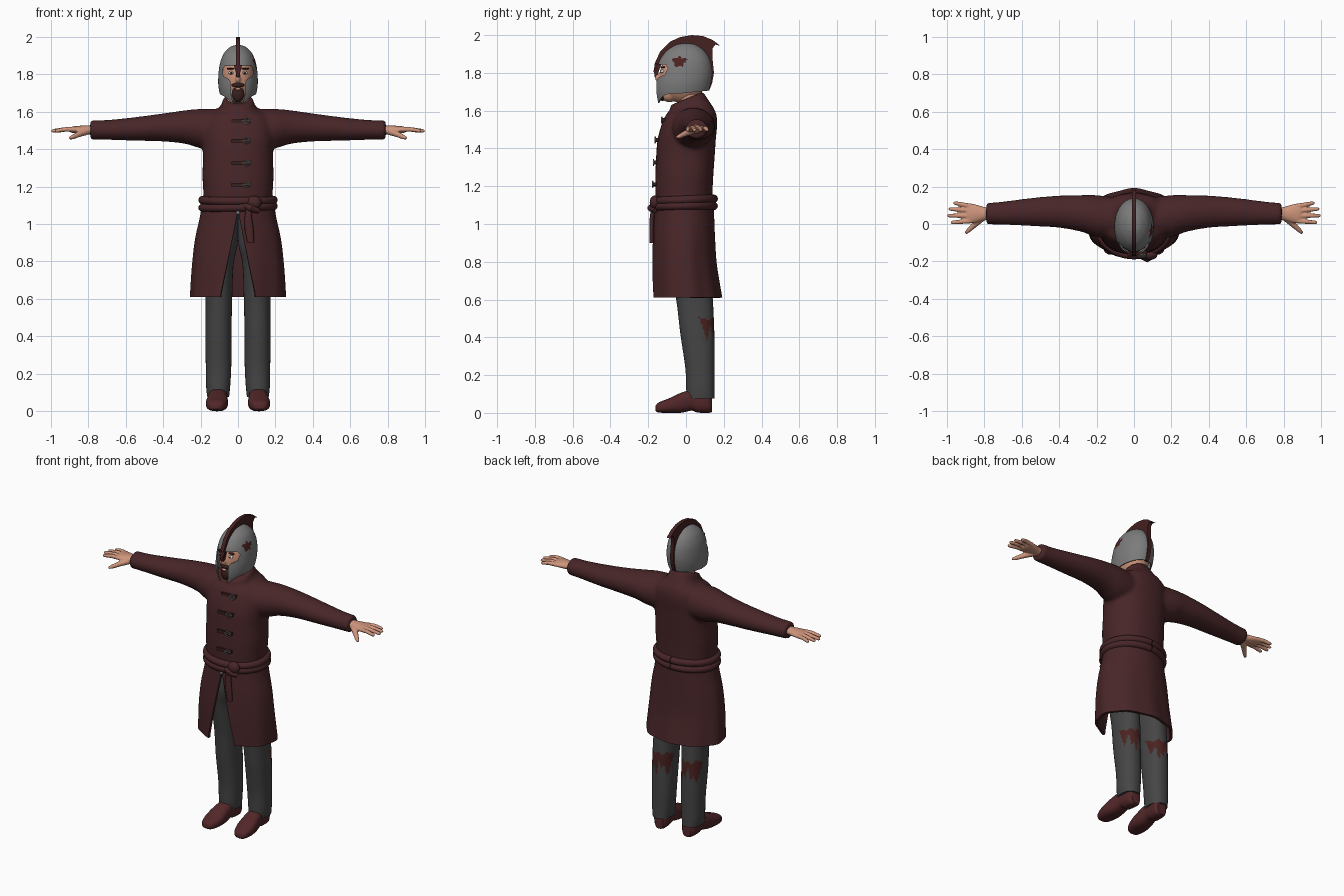
import bpy, bmesh, math
from mathutils import Vector

if "Cube" in bpy.data.objects:
    bpy.data.objects.remove(bpy.data.objects["Cube"])


def material(name, rgb):
    m = bpy.data.materials.new(name)
    m.diffuse_color = (*rgb, 1)
    m.use_nodes = True
    m.node_tree.nodes["Principled BSDF"].inputs["Base Color"].default_value = m.diffuse_color
    return m


COAT = material("coat_maroon", (0.065, 0.019, 0.021))
GREY = material("trouser_grey", (0.06, 0.06, 0.06))
STEEL = material("helmet_steel", (0.2, 0.2, 0.2))
SKIN = material("skin", (0.62, 0.3, 0.2))
CREST = material("crest_red", (0.06, 0.015, 0.015))
LEATHER = material("shoe_leather", (0.085, 0.02, 0.022))
BLOOD = material("stain_red", (0.07, 0.016, 0.014))
WHITE = material("eye_white", (0.7, 0.66, 0.6))
DARK = material("strap_and_beard_brown", (0.04, 0.014, 0.012))


def finish(name, bm, mat):
    bmesh.ops.recalc_face_normals(bm, faces=bm.faces[:])
    me = bpy.data.meshes.new(name)
    bm.to_mesh(me)
    bm.free()
    me.materials.append(mat)
    ob = bpy.data.objects.new(name, me)
    bpy.context.collection.objects.link(ob)
    return ob


def spline(keys, n):
    """Smooth resampling of key rows."""
    out, m = [], len(keys) - 1
    for i in range(n + 1):
        t = i / n * m
        k = min(int(t), m - 1)
        f = t - k
        p = [keys[max(0, min(m, k + j))] for j in (-1, 0, 1, 2)]
        out.append([.5 * (2*b + (c-a)*f + (2*a-5*b+4*c-d)*f*f + (3*b-a-3*c+d)*f**3)
                    for a, b, c, d in zip(*p)])
    return out


def oval(n, p=2.0):
    f = lambda v: math.copysign(abs(v) ** (2 / p), v)
    return [(f(math.cos(2*math.pi*i/n)), f(math.sin(2*math.pi*i/n))) for i in range(n)]


def loft(name, rings, mat, wrap=True, caps=True):
    bm = bmesh.new()
    vs = [[bm.verts.new(p) for p in r] for r in rings]
    n = len(vs[0])
    for a, b in zip(vs, vs[1:]):
        for i in range(n if wrap else n - 1):
            j = (i + 1) % n
            bm.faces.new((a[i], a[j], b[j], b[i]))
    if caps:
        bm.faces.new(vs[0])
        bm.faces.new(vs[-1])
    return finish(name, bm, mat)


def tube(name, pts, radii, mat, n=12, caps=True):
    pts = [Vector(p) for p in pts]
    rings = []
    for i, p in enumerate(pts):
        t = (pts[min(i+1, len(pts)-1)] - pts[max(i-1, 0)]).normalized()
        ref = Vector((0, 0, 1)) if abs(t.z) < 0.8 else Vector((1, 0, 0))
        u = t.cross(ref).normalized()
        v = u.cross(t)
        rings.append([p + radii[i] * (u*c + v*s) for c, s in oval(n)])
    return loft(name, rings, mat, caps=caps)


def prism(name, pts, axis, a, b, mat):
    bm = bmesh.new()
    put = (lambda p, d: (d, p[0], p[1])) if axis == 'X' else (lambda p, d: (p[0], d, p[1]))
    va, vb = ([bm.verts.new(put(p, d)) for p in pts] for d in (a, b))
    bm.faces.new(va)
    bm.faces.new(vb)
    for i in range(len(pts)):
        j = (i + 1) % len(pts)
        bm.faces.new((va[i], va[j], vb[j], vb[i]))
    return finish(name, bm, mat)


def ball(name, loc, size, mat):
    bm = bmesh.new()
    bmesh.ops.create_uvsphere(bm, u_segments=28, v_segments=18, radius=1)
    for v in bm.verts:
        v.co = Vector([c * s + l for c, s, l in zip(v.co, size, loc)])
    return finish(name, bm, mat)


def modify(ob, kind, **settings):
    bpy.context.view_layer.objects.active = ob
    m = ob.modifiers.new(kind.lower(), kind)
    for k, v in settings.items():
        setattr(m, k, v)
    bpy.ops.object.modifier_apply(modifier=m.name)


def fuse(name, obs, voxel, steps):
    """Join overlapping solids into one smooth skin."""
    bpy.ops.object.select_all(action='DESELECT')
    for o in obs:
        o.select_set(True)
    bpy.context.view_layer.objects.active = obs[0]
    bpy.ops.object.join()
    modify(obs[0], 'REMESH', mode='VOXEL', voxel_size=voxel)
    modify(obs[0], 'SMOOTH', factor=0.5, iterations=steps)
    obs[0].name = name
    return obs[0]


# Coat upper body: z, half width, front y, back y, collar tilt
torso_keys = [(1.07, .185, -.155, .14, 0), (1.16, .185, -.162, .14, 0), (1.26, .19, -.162, .145, 0),
              (1.36, .187, -.158, .152, 0), (1.45, .192, -.15, .158, 0), (1.53, .19, -.128, .165, 0),
              (1.585, .165, -.105, .158, .005), (1.62, .1, -.088, .13, .02), (1.665, .08, -.08, .09, .035)]
torso = loft("torso", [[(rx*c, (f+b)/2 + (b-f)/2*s, z + t*s) for c, s in oval(48, 2.3)]
                       for z, rx, f, b, t in spline(torso_keys, 32)], COAT)
# Sleeves: x, y, z, y radius, z radius
arm_keys = [(.08, .03, 1.505, .11, .11), (.2, .042, 1.51, .112, .105), (.28, .056, 1.518, .098, .09),
            (.4, .066, 1.516, .086, .075), (.55, .064, 1.508, .075, .063), (.7, .058, 1.503, .062, .053),
            (.79, .055, 1.503, .057, .052)]
sleeves = [loft("sleeve", [[(sx*x, y + ry*c, z + rz*s) for c, s in oval(32)]
                           for x, y, z, ry, rz in spline(arm_keys, 24)], COAT) for sx in (1, -1)]
coat = fuse("coat_body", [torso] + sleeves, 0.011, 6)

# Coat skirt, open at the front in a widening slit
skirt_keys = [(1.11, .185, -.158, .14), (1.03, .198, -.163, .142), (.92, .222, -.17, .146),
              (.78, .238, -.175, .155), (.61, .248, -.175, .182)]
rows = []
for z, rx, f, b in spline(skirt_keys, 20):
    gap = math.asin(max(0.004, .09 * min(1, (1.07 - z) / .45)) / rx)
    row = []
    for i in range(81):
        a = -math.pi/2 + gap + (2*math.pi - 2*gap) * i / 80
        w = 1 + .018 * (1.11 - z) / .5 * math.sin(9 * a)
        row.append((rx*w*math.cos(a), (f+b)/2 + (b-f)/2*w*math.sin(a), z))
    rows.append(row)
skirt = loft("coat_skirt", rows, COAT, wrap=False, caps=False)
modify(skirt, 'SOLIDIFY', thickness=0.014, offset=0)

# Wrapped sash with knot and hanging end
for k, z in enumerate((1.128, 1.092)):
    ring = [(.19*math.cos(a), -.01 + .157*math.sin(a), z + .006*math.sin(a + k))
            for a in [math.pi/2 + 2*math.pi*i/48 for i in range(49)]]
    tube("sash_%d" % (k + 1), ring, [.022] * 49, COAT, caps=False)
ball("sash_knot", (.085, -.165, 1.115), (.04, .027, .036), COAT)
tube("sash_loop", [(.03, -.17, 1.1), (.07, -.185, 1.085), (.11, -.165, 1.07)], [.014, .02, .014], COAT)
end = loft("sash_end", [[(x + w*c, y + .012*s, z) for c, s in oval(16)] for x, y, z, w in
                        [(.06, -.172, 1.1, .015), (.055, -.18, 1.03, .02), (.06, -.182, .97, .024),
                         (.068, -.182, .9, .018)]], COAT)

# Front clasps: strap, buckle ring and pin
for k, (z, y) in enumerate([(1.55, -.117), (1.445, -.152), (1.325, -.161), (1.21, -.165)]):
    prism("clasp_strap_%d" % k, [(-.035, z-.011), (.07, z-.007), (.07, z+.011), (-.035, z+.009)],
          'Y', y - .008, y + .02, DARK)
    hoop = [(.048 + .018*math.cos(a), y - .011, z + .016*math.sin(a))
            for a in [2*math.pi*i/16 for i in range(17)]]
    tube("clasp_ring_%d" % k, hoop, [.0035] * 17, STEEL, n=6, caps=False)
    tube("clasp_pin_%d" % k, [(.02, y - .01, z), (.066, y - .012, z)], [.003, .003], STEEL, n=6)
ball("sash_stud", (0, -.172, 1.06), (.01, .008, .01), STEEL)

# Trousers: z, x, y, x radius, y radius; stains on the back of the calves
leg_keys = [(1.06, .085, 0, .085, .11), (.9, .09, .0, .088, .112), (.78, .1, .02, .076, .108),
            (.6, .102, .045, .071, .097), (.42, .105, .06, .07, .09), (.24, .104, .074, .068, .078),
            (.13, .106, .076, .064, .075), (.075, .106, .077, .058, .074)]
leg = loft("trousers", [[(x + rx*c, y + ry*s, z) for c, s in oval(64, 2.2)]
                        for z, x, y, rx, ry in spline(leg_keys, 130)], GREY)
modify(leg, 'MIRROR')
leg.data.materials.append(BLOOD)
for p in leg.data.polygons:
    x, y, z = p.center
    low = .41 + .025*math.sin(x*95) + .025*math.sin(x*210 + 1)
    if low < z < .5 + .008*math.sin(x*150) and p.normal.y > .1 + 2.5*(.5 - z):
        p.material_index = 1

# Shoes: y, half width, bottom z, top z
shoe_keys = [(-.162, .02, .012, .035), (-.145, .042, .002, .055), (-.09, .058, 0, .077), (-.03, .055, 0, .105),
             (.03, .048, .012, .125), (.06, .046, .002, .13), (.115, .046, 0, .125), (.137, .03, .004, .1)]
shoe = loft("shoes", [[(.108 - .06*y + w*c, y, (a+b)/2 + (b-a)/2*s) for c, s in oval(28, 2.6)]
                      for y, w, a, b in spline(shoe_keys, 28)], LEATHER)
modify(shoe, 'MIRROR')

# Hands: palm, four fingers and thumb
palm_keys = [(.76, .055, 1.503, .034, .026), (.80, .055, 1.503, .036, .024), (.85, .056, 1.504, .05, .021),
             (.885, .056, 1.504, .053, .017), (.9, .056, 1.503, .045, .01)]
parts = [loft("palm", [[(x, y + ry*c, z + rz*s) for c, s in oval(20)]
                       for x, y, z, ry, rz in spline(palm_keys, 10)], SKIN)]
for y0, y1, tip in [(.096, .112, .965), (.07, .08, .99), (.043, .045, .998), (.017, .008, .98)]:
    parts.append(tube("finger", [(.87, y0, 1.505), (.92, (y0+y1)/2, 1.506), (tip - .01, y1, 1.498),
                                 (tip, y1, 1.497)], [.013, .0125, .01, .006], SKIN))
parts.append(tube("thumb", [(.81, .035, 1.495), (.85, -.002, 1.48), (.885, -.035, 1.464), (.9, -.05, 1.458)],
                  [.02, .016, .012, .007], SKIN))
hand = fuse("hands", parts, 0.0045, 2)
modify(hand, 'MIRROR')

# Head, neck and face
tube("neck", [(0, .025, 1.58), (0, .015, 1.66), (0, 0, 1.75)], [.066, .06, .06], SKIN, n=24)
head = ball("head", (0, -.018, 1.775), (.088, .125, .135), SKIN)
chin = ball("chin", (0, -.088, 1.69), (.045, .05, .045), SKIN)
nose = ball("nose", (0, -.145, 1.775), (.013, .02, .022), SKIN)
fuse("head", [head, chin, nose], 0.006, 3)
for s in (1, -1):
    ball("eye", (s*.036, -.125, 1.808), (.015, .012, .009), WHITE)
    ball("iris", (s*.036, -.135, 1.808), (.006, .004, .006), DARK)
    ball("eyebrow", (s*.038, -.122, 1.83), (.022, .012, .005), DARK)
ball("moustache", (0, -.138, 1.742), (.034, .012, .012), DARK)
ball("beard", (0, -.124, 1.693), (.034, .024, .042), DARK)
ball("lips", (0, -.143, 1.722), (.016, .009, .007), SKIN)

# Helmet shell: z, half width, front y, back y
shape = spline([(1.957, .004, -.01, .005), (1.95, .035, -.05, .05), (1.92, .07, -.1, .095),
                (1.88, .09, -.133, .123), (1.84, .1, -.15, .135), (1.79, .105, -.162, .138),
                (1.74, .105, -.168, .13), (1.69, .096, -.166, .115), (1.65, .08, -.157, .1),
                (1.61, .068, -.145, .09)], 180)
rows = []
for k in range(49):
    t = (k / 48) ** 1.4
    row = []
    for c, s in oval(128):
        low = 1.69 - .068*max(0, -s)**4 + .015*max(0, s)
        z, rx, f, b = min(shape, key=lambda q: abs(q[0] - (1.957 + (low - 1.957)*t)))
        row.append((rx*c, (f+b)/2 + (b-f)/2*s, 1.957 + (low - 1.957)*t))
    rows.append(row)
helmet = loft("helmet", rows, STEEL, caps=False)
modify(helmet, 'SMOOTH', factor=0.5, iterations=2)
helmet.data.materials.append(BLOOD)
for p in helmet.data.polygons:  # stain on the right side
    x, y, z = p.center
    a = math.atan2(z - 1.86, y + .035)
    if x > 0 and math.hypot((y + .035)/.034, (z - 1.86)/.024) < 1 + .25*math.sin(5*a):
        p.material_index = 1
modify(helmet, 'SOLIDIFY', thickness=0.008, offset=-1)
# Face opening: eye slots joined to a mouth slot
half = [(.03, 1.845), (.07, 1.845), (.082, 1.825), (.078, 1.79), (.05, 1.775), (.04, 1.76), (.037, 1.69), (.014, 1.59)]
cutter = prism("face_cutter", half + [(-x, z) for x, z in reversed(half)], 'Y', -.3, -.06, STEEL)
cutter.hide_render = True
modify(helmet, 'BOOLEAN', object=cutter, operation='DIFFERENCE', solver='EXACT')
bpy.data.objects.remove(cutter)

# Crest fin running from nose guard over the top to the nape
prism("crest", [(-.165, 1.785), (-.172, 1.81), (-.162, 1.86), (-.135, 1.915), (-.085, 1.965), (-.03, 1.99),
                (.03, 2.0), (.09, 1.995), (.14, 1.975), (.182, 1.943), (.155, 1.95), (.14, 1.93), (.14, 1.88),
                (.148, 1.8), (.138, 1.745), (.122, 1.705), (.105, 1.71), (.125, 1.79), (.105, 1.88),
                (.05, 1.935), (-.05, 1.935), (-.11, 1.88), (-.14, 1.82), (-.15, 1.79)], 'X', -.012, .012, CREST)
prism("nose_guard", [(-.022, 1.85), (.022, 1.85), (.01, 1.8), (0, 1.778), (-.01, 1.8)], 'Y', -.166, -.15, CREST)

# Smooth shading with sharp edges kept
bpy.ops.object.select_all(action='DESELECT')
for ob in bpy.context.collection.objects:
    ob.select_set(True)
    bpy.context.view_layer.objects.active = ob
bpy.ops.object.shade_smooth_by_angle(angle=math.radians(42))
